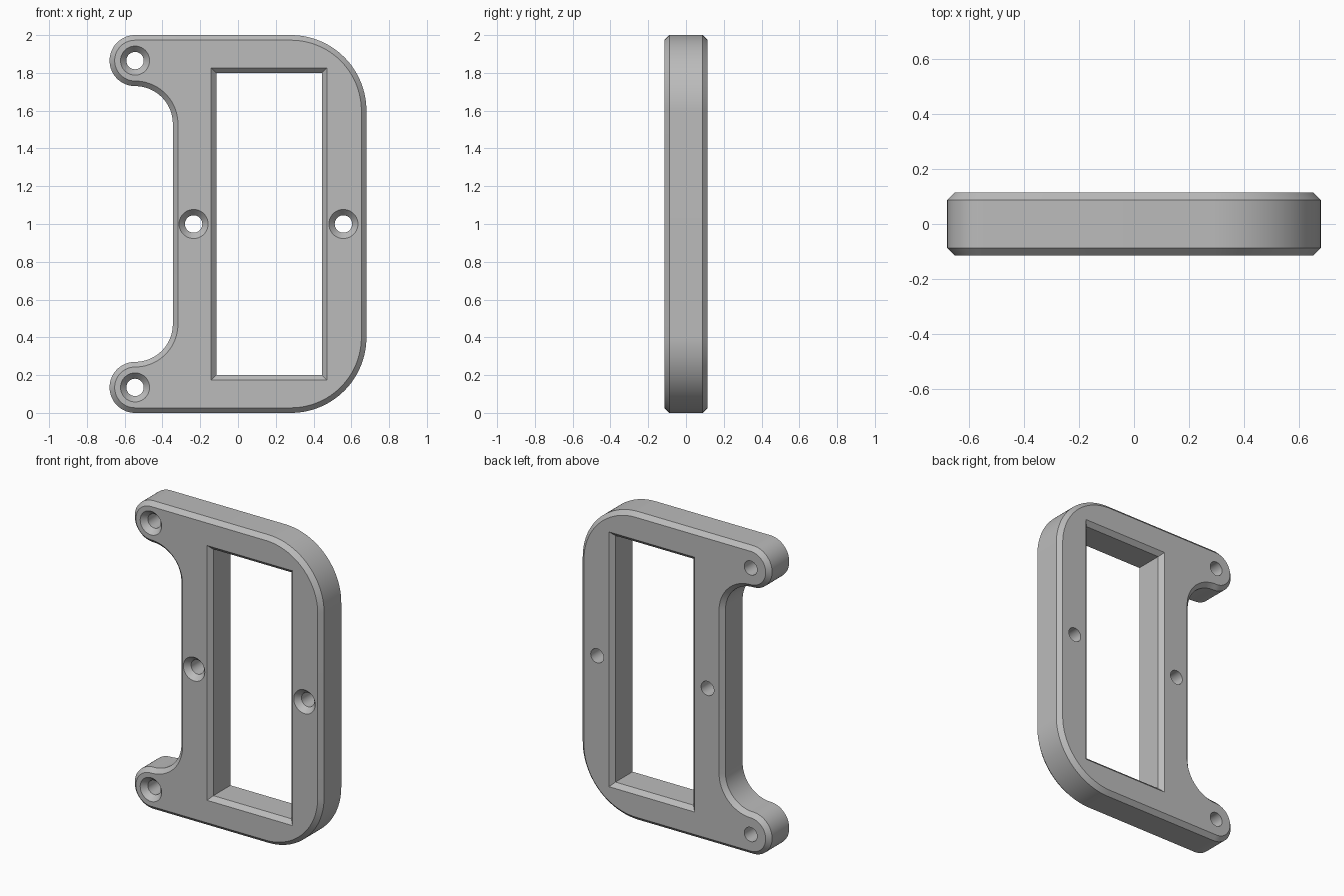
import bpy, bmesh
from math import sin, cos, radians

if "Cube" in bpy.data.objects:
    bpy.data.objects.remove(bpy.data.objects["Cube"])

HALF = 0.115      # half thickness
CHAMFER = 0.027


def arc(cx, cz, r, start, end, n):
    angles = [radians(start + (end - start) * i / n) for i in range(n + 1)]
    return [(cx + r * cos(a), cz + r * sin(a)) for a in angles]


def outline(d):
    """Plate outline moved inward by d; the lower half mirrors the upper."""
    top = arc(-0.545, 1.53, 0.2 + d, 0, 90, 20)             # concave neck
    top += arc(-0.545, 1.865, 0.135 - d, 270, 90, 32)[1:]   # screw lug
    top += arc(0.28, 1.6, 0.4 - d, 90, 0, 32)               # large corner
    return top + [(x, 2 - z) for x, z in reversed(top)]


def window(d):
    """Rectangular opening widened by d."""
    x0, x1, z0, z1 = -0.115 - d, 0.445 + d, 0.2 - d, 1.8 + d
    return [(x0, z0), (x1, z0), (x1, z1), (x0, z1)]


def hole(cx, cz, r):
    return arc(cx, cz, r, 0, 360, 40)[:-1]


def add_wall(bm, sections):
    """Join (y, points) sections from front to back; return both end rims."""
    loops = [[bm.verts.new((x, y, z)) for x, z in pts] for y, pts in sections]
    for a, b in zip(loops, loops[1:]):
        for i in range(len(a)):
            j = (i + 1) % len(a)
            bm.faces.new((a[i], a[j], b[j], b[i]))
    return [[bm.edges.get((lp[i - 1], lp[i])) for i in range(len(lp))]
            for lp in (loops[0], loops[-1])]


bm = bmesh.new()
levels = [(-HALF, 1), (CHAMFER - HALF, 0), (HALF - CHAMFER, 0), (HALF, 1)]

# Chamfered outer edge and chamfered window
rims = [add_wall(bm, [(y, shape(CHAMFER * k)) for y, k in levels])
        for shape in (outline, window)]

# Countersunk screw holes
for cx, cz in [(-0.545, 1.865), (-0.545, 0.135), (-0.235, 1), (0.558, 1)]:
    rims.append(add_wall(bm, [(-HALF, hole(cx, cz, 0.077)),
                              (0.035 - HALF, hole(cx, cz, 0.046)),
                              (HALF, hole(cx, cz, 0.046))]))

# Front and back faces
for side, direction in ((0, -1), (1, 1)):
    edges = [e for rim in rims for e in rim[side]]
    bmesh.ops.triangle_fill(bm, edges=edges, use_beauty=True,
                            normal=(0, direction, 0))
bmesh.ops.recalc_face_normals(bm, faces=bm.faces[:])

mesh = bpy.data.meshes.new("mounting_plate")
bm.to_mesh(mesh)
bm.free()
plate = bpy.data.objects.new("mounting_plate", mesh)
bpy.context.collection.objects.link(plate)

# Plain grey material
grey = bpy.data.materials.new("plain_grey")
grey.use_nodes = True
colour = (0.5, 0.5, 0.5, 1)
grey.diffuse_color = colour
grey.node_tree.nodes["Principled BSDF"].inputs["Base Color"].default_value = colour
mesh.materials.append(grey)

bpy.ops.object.select_all(action="DESELECT")
plate.select_set(True)
bpy.context.view_layer.objects.active = plate
bpy.ops.object.shade_smooth_by_angle(angle=radians(25))
